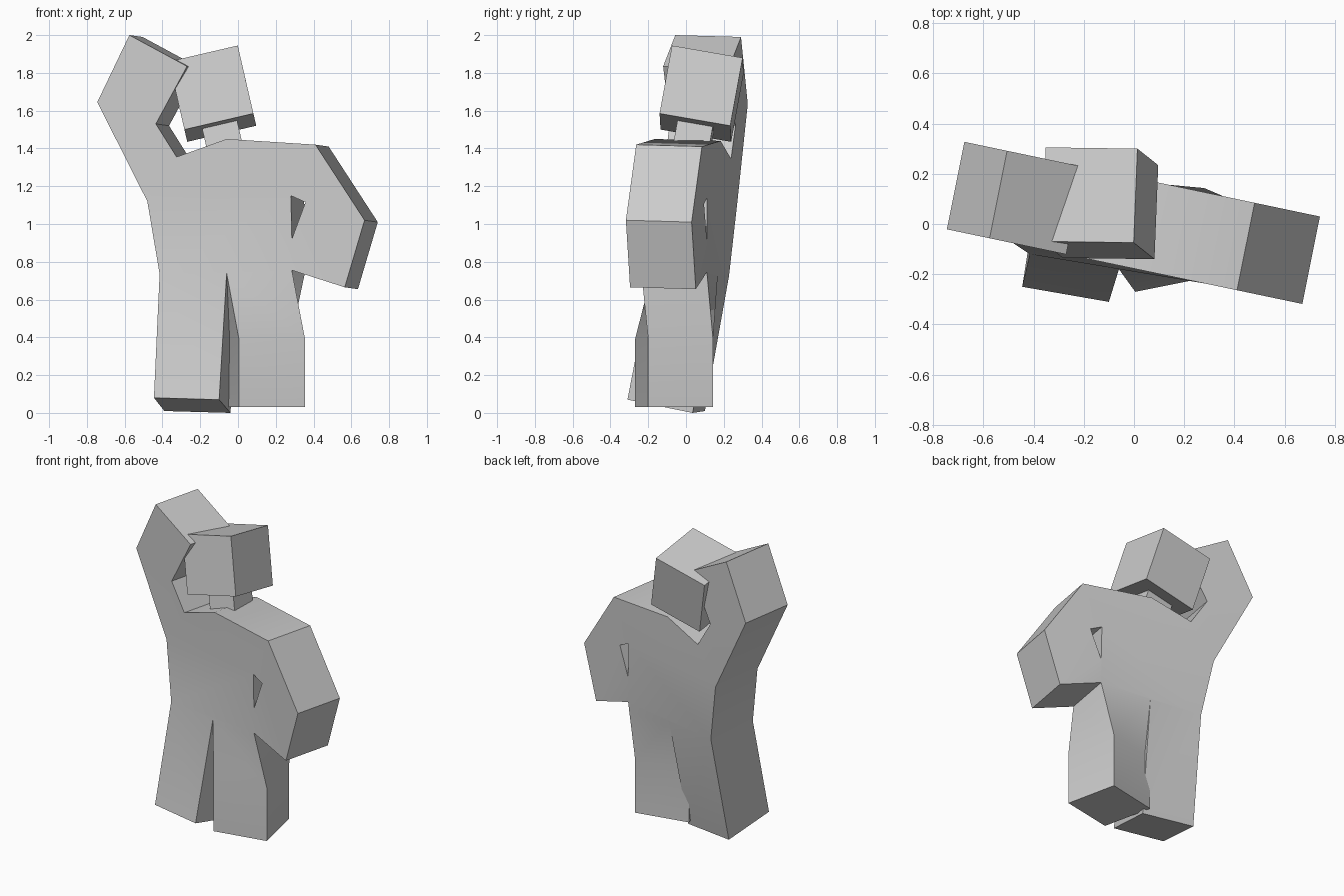
import bpy, bmesh, math
from mathutils import Vector, Matrix

if "Cube" in bpy.data.objects:
    bpy.data.objects.remove(bpy.data.objects["Cube"])


def finish(bm, name):
    bmesh.ops.recalc_face_normals(bm, faces=bm.faces[:])
    mesh = bpy.data.meshes.new(name)
    bm.to_mesh(mesh)
    bm.free()
    ob = bpy.data.objects.new(name, mesh)
    bpy.context.collection.objects.link(ob)
    return ob


def box(name, center, size, axes):
    bm = bmesh.new()
    m = axes.to_4x4() @ Matrix.Diagonal((*size, 1))
    bmesh.ops.create_cube(bm, size=1, matrix=Matrix.Translation(center) @ m)
    return finish(bm, name)


def slab(x, z, dy=0.0):
    """Front and back point of the turned body slab."""
    f = Vector((x, -0.02 - 0.21 * (x + 0.75) + dy, z))
    return f, f + Vector((0.07, 0.348, -0.01))


# Body outline joints: each is a front/back pair
P = {
    "elbow_r": slab(-0.745, 1.645), "hand_r_top": slab(-0.575, 2.0),
    "hand_r_in": slab(-0.27, 1.835), "bend_r": slab(-0.435, 1.53),
    "armpit_r": slab(-0.325, 1.355), "side_r": slab(-0.48, 1.12),
    "neck": slab(-0.06, 1.45), "shoulder": slab(0.41, 1.42),
    "elbow_l": slab(0.67, 1.02), "hand_l": slab(0.565, 0.665),
    "bend_l": slab(0.357, 1.115), "armpit_l": slab(0.28, 1.15),
    "waist_l": slab(0.285, 0.92), "hip_l": slab(0.285, 0.755),
    "hip_r": slab(-0.415, 0.735, -0.03), "crotch": slab(-0.06, 0.74, -0.015),
}
# Leg joints: the legs turn away from the slab
for name, f, b in (
        ("knee_out", (0.355, -0.2, 0.39), (0.28, 0.143, 0.39)),
        ("knee_in", (0.005, -0.27, 0.39), (-0.07, 0.07, 0.39)),
        ("foot_l_out", (0.355, -0.2, 0.03), (0.28, 0.143, 0.03)),
        ("foot_l_in", (0.005, -0.27, 0.03), (-0.07, 0.07, 0.03)),
        ("foot_r_out", (-0.445, -0.25, 0.08), (-0.39, 0.1, 0.01)),
        ("foot_r_in", (-0.1, -0.31, 0.07), (-0.04, 0.035, 0.0))):
    P[name] = (Vector(f), Vector(b))

# Panels: raised arm, chest, belly, resting arm, legs
PANELS = [
    "elbow_r hand_r_top hand_r_in bend_r",
    "side_r elbow_r bend_r armpit_r",
    "side_r armpit_r neck shoulder armpit_l",
    "side_r armpit_l waist_l hip_l crotch hip_r",
    "shoulder elbow_l bend_l armpit_l",
    "elbow_l hand_l hip_l waist_l bend_l",
    "crotch hip_l knee_out knee_in",
    "knee_in knee_out foot_l_out foot_l_in",
    "hip_r crotch foot_r_in foot_r_out",
]
bm = bmesh.new()
V = {k: [bm.verts.new(p) for p in pair] for k, pair in P.items()}
edges = {}
for panel in PANELS:
    names = panel.split()
    for side in (0, 1):
        bm.faces.new([V[n][side] for n in names])
    for a, b in zip(names, names[1:] + names[:1]):
        key = tuple(sorted((a, b)))
        edges[key] = edges.get(key, 0) + 1
# Wall along every open edge
for (a, b), count in edges.items():
    if count == 1:
        bm.faces.new((V[a][0], V[b][0], V[b][1], V[a][1]))
body = finish(bm, "body")
bpy.context.view_layer.objects.active = body
body.select_set(True)
bpy.ops.object.shade_smooth_by_angle(angle=math.radians(30))

# Tilted head and neck share one orientation
right = Vector((0.365, -0.005, 0.085)).normalized()
back = Vector((0.015, 0.375, -0.065)).normalized()
up = right.cross(back).normalized()
axes = Matrix((right, back, up)).transposed()
head_center = Vector((-0.135, 0.0825, 1.69))
box("head", head_center, (0.375, 0.38, 0.375), axes)
box("neck", head_center - up * 0.235, (0.19, 0.19, 0.18), axes)
